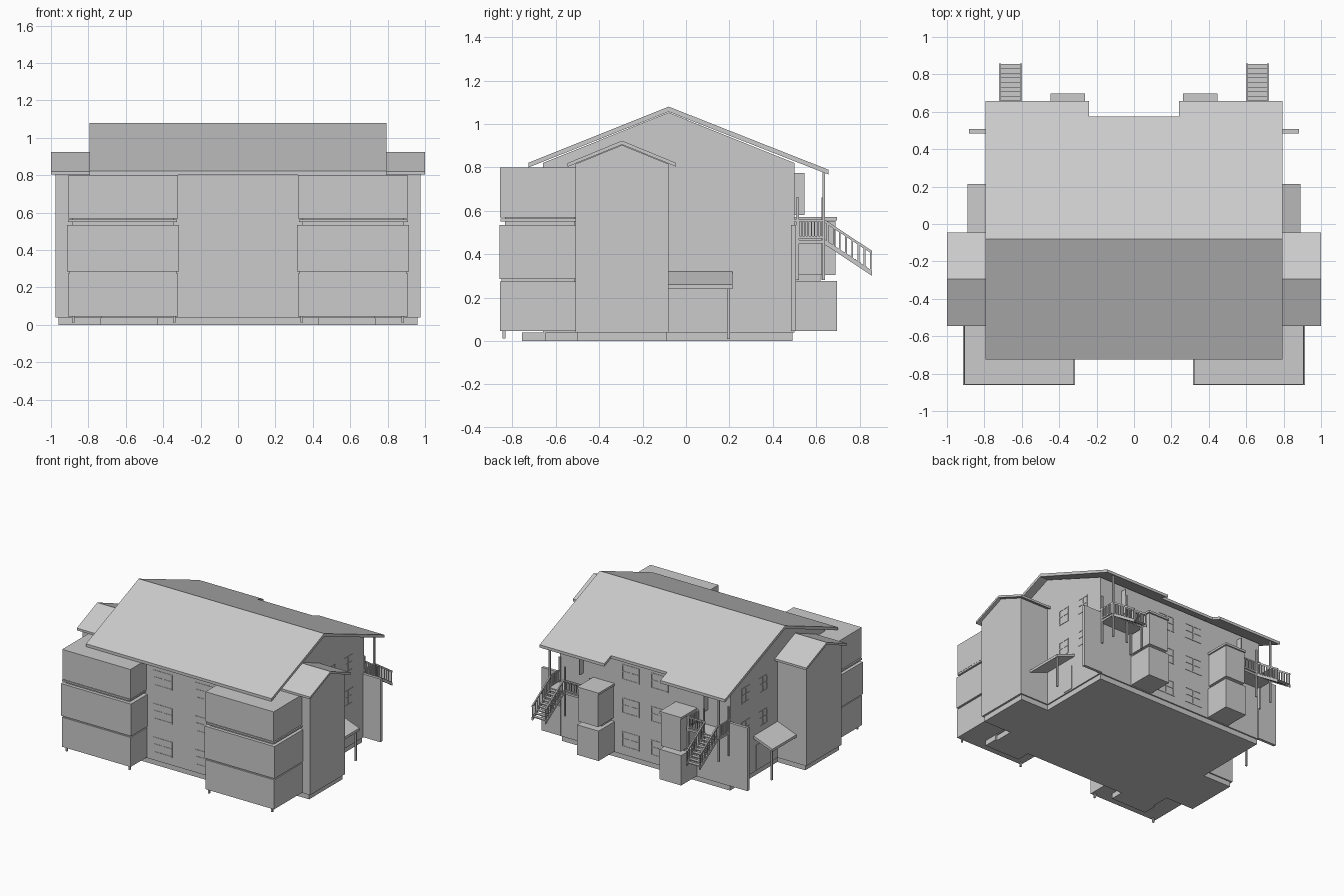
import bpy, bmesh

if "Cube" in bpy.data.objects:
    bpy.data.objects.remove(bpy.data.objects["Cube"])


def make(name, bm, mirror):
    bmesh.ops.recalc_face_normals(bm, faces=bm.faces)
    me = bpy.data.meshes.new(name)
    bm.to_mesh(me)
    bm.free()
    ob = bpy.data.objects.new(name, me)
    bpy.context.collection.objects.link(ob)
    if mirror:
        ob.modifiers.new("mirror_x", 'MIRROR').use_mirror_merge = False
    return ob


def add_prism(bm, pts, a, b, axis='x'):
    """Extrude a profile: (y, z) points along x, or (x, z) along y, or (x, y) along z."""
    place = {'x': lambda p, t: (t, p[0], p[1]),
             'y': lambda p, t: (p[0], t, p[1]),
             'z': lambda p, t: (p[0], p[1], t)}[axis]
    lo = [bm.verts.new(place(p, a)) for p in pts]
    hi = [bm.verts.new(place(p, b)) for p in pts]
    bm.faces.new(lo)
    bm.faces.new(hi)
    n = len(pts)
    for i in range(n):
        j = (i + 1) % n
        bm.faces.new((lo[i], lo[j], hi[j], hi[i]))


def add_box(bm, x0, x1, y0, y1, z0, z1):
    add_prism(bm, [(x0, y0), (x1, y0), (x1, y1), (x0, y1)], z0, z1, 'z')


def prism(name, pts, a, b, axis='x', mirror=True):
    bm = bmesh.new()
    add_prism(bm, pts, a, b, axis)
    return make(name, bm, mirror)


def boxes(name, items, mirror=True):
    bm = bmesh.new()
    for it in items:
        add_box(bm, *it)
    return make(name, bm, mirror)


# Main gabled body and foundation
prism("main_walls", [(-.66, .04), (.5, .04), (.5, .82), (-.08, 1.053), (-.66, .82)],
      -.73, .73, mirror=False)
boxes("foundation", [(-.72, .72, -.65, .49, 0, .04)], mirror=False)
boxes("wing_foundation", [(.715, .96, -.50, -.09, 0, .04)])
boxes("balcony_foundation", [(.43, .735, -.755, -.645, 0, .04)])

# Main roof: front slope plus a rear slope with a shorter middle section
def rear(y):
    return 1.08 - (y + .08) * .395

def rear_slope(y):
    return [(-.08, 1.08), (y, rear(y)), (y, rear(y) - .022), (-.08, 1.056)]

prism("front_roof", [(-.08, 1.08), (-.725, .822), (-.725, .80), (-.08, 1.056)],
      -.795, .795, mirror=False)
prism("rear_roof_middle", rear_slope(.575), -.24, .24, mirror=False)
prism("rear_roof_side", rear_slope(.657), .24, .795)

# Side wings with their own gable roofs
prism("wing_walls", [(-.51, .04), (-.08, .04), (-.08, .815), (-.295, .903), (-.51, .815)], .72, .975)
prism("wing_roof", [(-.295, .923), (-.545, .82), (-.545, .803), (-.295, .905),
                    (-.045, .803), (-.045, .82)], .70, 1.0)

# Three-storey front bays wrapping the corners
boxes("front_bay_lower", [(.32, .91, -.858, -.51, .045, .274)])
boxes("front_bay_middle", [(.315, .915, -.86, -.51, .285, .534)])
boxes("front_bay_upper", [(.322, .906, -.858, -.51, .569, .80)])
boxes("front_bay_joints", [(.33, .90, -.85, -.515, .27, .29),
                           (.345, .885, -.835, -.515, .53, .572),
                           (.325, .91, -.856, -.51, .551, .564)])
boxes("front_bay_feet", [(x, x + .012, -.845, -.833, .012, .05) for x in (.335, .875)])

# Fin walls on the rear corners
boxes("fin_wall", [(.72, .882, .485, .507, .045, .534)])

# Rear storage boxes, stacked
boxes("rear_box_lower", [(.262, .446, .49, .697, .045, .277)])
boxes("rear_box_upper", [(.27, .438, .49, .69, .303, .552)])
boxes("rear_box_cap", [(.262, .446, .49, .697, .555, .571)])
boxes("rear_box_joint", [(.29, .42, .49, .62, .27, .56)])

# Rear landing: deck, posts, railings
boxes("landing_deck", [(.45, .73, .5, .635, .45, .466)])
boxes("landing_posts", [(x, x + .012, y, y + .012, .28, top)
                        for x, y, top in ((.455, .508, .56), (.455, .625, .56),
                                          (.718, .508, .66), (.59, .625, .66))]
      + [(.718, .73, .628, .64, .28, .79)])
rails = []
for z in (.473, .55):
    rails += [(.722, .73, .5, .635, z, z + .01), (.45, .458, .5, .635, z, z + .01),
              (.45, .598, .627, .635, z, z + .01)]
for i in range(8):
    y = .517 + i * .0145
    rails += [(x, x + .006, y, y + .006, .475, .555) for x in (.723, .451)]
for i in range(9):
    x = .465 + i * .0145
    rails.append((x, x + .006, .628, .634, .475, .555))
boxes("landing_railing", rails)

# Outside stairs: stringers, treads, sloped handrails and balusters
Y0, Y1, SLOPE = .635, .858, -.66
def line(y, z):
    return z + (y - Y0) * SLOPE

bm = bmesh.new()
for x in (.60, .712):
    for z, h in ((.447, .024), (.548, .014)):
        add_prism(bm, [(Y0, z), (Y1, line(Y1, z)), (Y1, line(Y1, z) + h), (Y0, z + h)], x, x + .01)
    for i in range(8):
        y = .648 + i * .0285
        add_box(bm, x + .001, x + .009, y, y + .008, line(y, .46), line(y, .555))
make("stair_rails", bm, True)
boxes("stair_treads", [(.605, .716, Y0 + i * .0245, Y0 + i * .0245 + .025,
                        line(Y0 + i * .0245, .452), line(Y0 + i * .0245, .459))
                       for i in range(9)])

# Side porch: sloped canopy, post and door
prism("porch_roof", [(.72, .325), (.89, .26), (.89, .24), (.72, .303)], -.08, .215, 'y')
boxes("porch_post", [(.865, .877, .19, .202, .01, .255)])
boxes("side_door", [(.725, .735, .105, .187, .05, .24)])
boxes("rear_open_door", [(.53, .537, .5, .545, .58, .775)])

# Windows: thin two-by-three sash grids on front, rear and side walls
def window(bm, a0, a1, z0, z1, wall):
    t = .008
    bars = [(a, a + t, z0, z1) for a in (a0, (a0 + a1 - t) / 2, a1 - t)]
    bars += [(a0, a1, z, z + t) for z in (z0, (z0 + z1) / 2, z1 - t)]
    for p, q, r, s in bars:
        if wall == 'front':
            add_box(bm, p, q, -.663, -.655, r, s)
        elif wall == 'rear':
            add_box(bm, p, q, .495, .503, r, s)
        else:
            add_box(bm, .725, .733, p, q, r, s)

for wall, spans in (('front', ((.10, .26),)), ('rear', ((.05, .20),)),
                    ('side', ((.05, .15), (.26, .36)))):
    bm = bmesh.new()
    for z0, z1 in ((.10, .22), (.36, .48), (.62, .74)):
        for a0, a1 in spans:
            if wall == 'side' and z0 < .2:
                continue
            window(bm, a0, a1, z0, z1, wall)
    make(wall + "_windows", bm, True)
